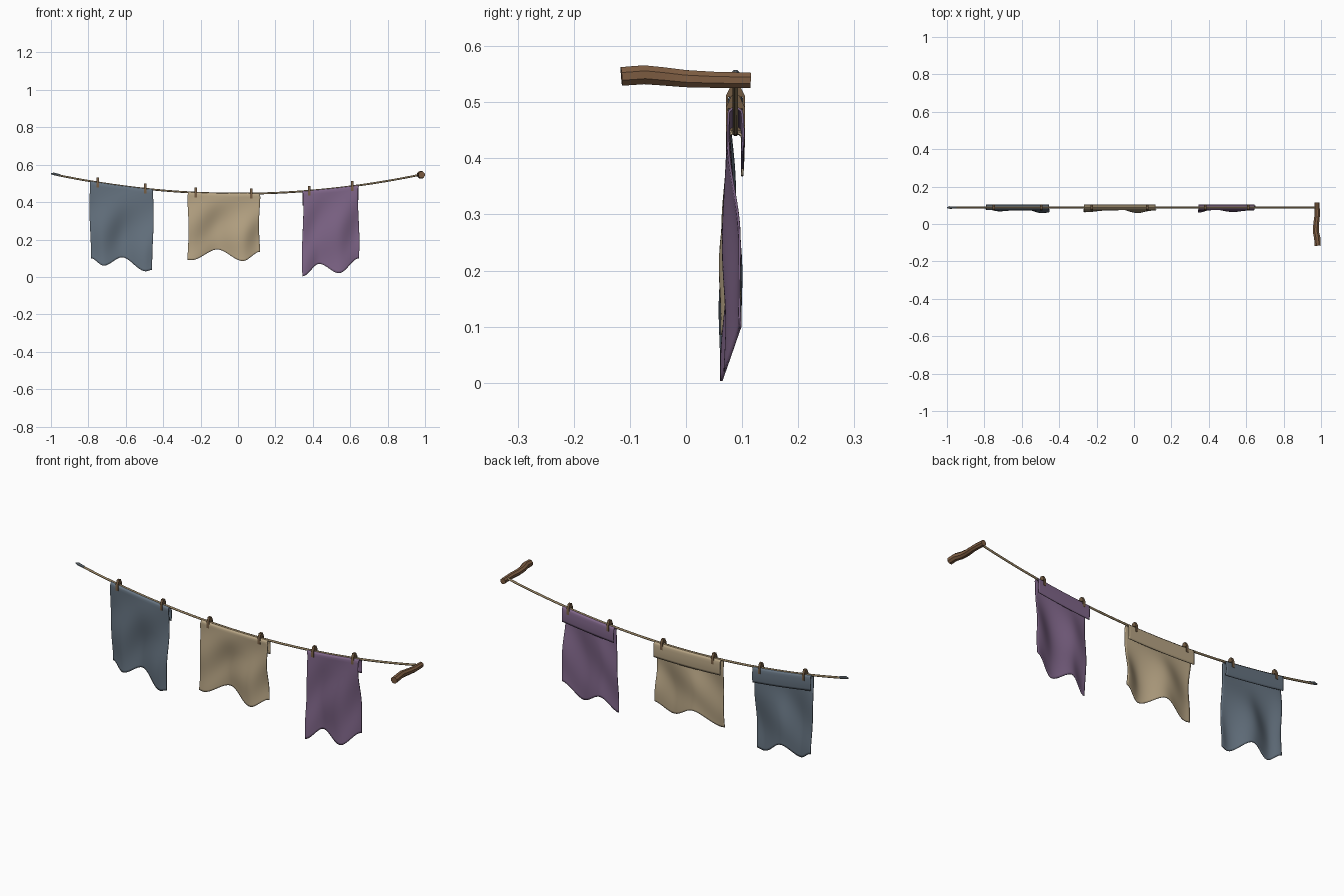
import bpy, bmesh, math
from mathutils import Vector

if "Cube" in bpy.data.objects:
    bpy.data.objects.remove(bpy.data.objects["Cube"])

ROPE_Y = 0.088

def rope_z(x):
    return 0.445 + 0.107 * x * x

def mat(name, c):
    m = bpy.data.materials.new(name)
    m.diffuse_color = (*c, 1)
    m.use_nodes = True
    m.node_tree.nodes["Principled BSDF"].inputs["Base Color"].default_value = m.diffuse_color
    return m

BLUE = mat("slate blue cloth", (0.13, 0.17, 0.215))
TAN = mat("tan cloth", (0.47, 0.37, 0.23))
PURPLE = mat("purple cloth", (0.21, 0.13, 0.245))
ROPE = mat("rope fibre", (0.30, 0.22, 0.12))
WOOD = mat("branch wood", (0.21, 0.11, 0.055))
PEG = mat("peg wood", (0.17, 0.105, 0.055))
METAL = mat("grey metal", (0.20, 0.24, 0.27))

def make(name, verts, faces, m, angle=40):
    me = bpy.data.meshes.new(name)
    me.from_pydata(verts, [], faces)
    bm = bmesh.new()
    bm.from_mesh(me)
    bmesh.ops.recalc_face_normals(bm, faces=bm.faces)
    bm.to_mesh(me)
    bm.free()
    me.materials.append(m)
    ob = bpy.data.objects.new(name, me)
    bpy.context.collection.objects.link(ob)
    bpy.ops.object.select_all(action='DESELECT')
    ob.select_set(True)
    bpy.context.view_layer.objects.active = ob
    bpy.ops.object.shade_smooth_by_angle(angle=math.radians(angle))
    return ob

def tube(name, pts, radii, sides, m, angle=40):
    """Capped tube through points"""
    verts, faces, n = [], [], len(pts)
    pts = [Vector(p) for p in pts]
    for i, p in enumerate(pts):
        t = (pts[min(i + 1, n - 1)] - pts[max(i - 1, 0)]).normalized()
        u = t.cross(Vector((0, 0, 1))).normalized()
        w = u.cross(t)
        for k in range(sides):
            a = 2 * math.pi * (k + 0.5) / sides
            verts.append(p + (u * math.cos(a) + w * math.sin(a)) * radii[i])
    for i in range(n - 1):
        for k in range(sides):
            k2 = (k + 1) % sides
            faces.append((i * sides + k, i * sides + k2, (i + 1) * sides + k2, (i + 1) * sides + k))
    faces.append(tuple(range(sides)))
    faces.append(tuple(range((n - 1) * sides, n * sides)))
    return make(name, verts, faces, m, angle)

def curve(keys, x):
    """Smooth value through (x, z) keys"""
    if x <= keys[0][0]:
        return keys[0][1]
    for (x0, z0), (x1, z1) in zip(keys, keys[1:]):
        if x <= x1:
            t = (x - x0) / (x1 - x0)
            return z0 + (z1 - z0) * t * t * (3 - 2 * t)
    return keys[-1][1]

def cloth(name, hem, m, phase):
    """Sheet folded over the rope; the hem waves forward where it hangs low"""
    x0, x1 = hem[0][0], hem[-1][0]
    lo, hi = min(h[1] for h in hem), max(h[1] for h in hem)
    nx, nf = 40, 36
    verts, faces = [], []
    for i in range(nx + 1):
        u = i / nx
        x = x0 + (x1 - x0) * u
        rz = rope_z(x) - 0.009
        zb = curve(hem, x)
        yb = 0.063 + 0.034 * (zb - lo) / (hi - lo)
        col = []
        for k in range(6):                      # short back flap
            t = k / 6
            col.append((x, 0.1 - 0.0 * t + 0.002 * math.sin(math.pi * t), rz - 0.068 * (1 - t)))
        for k in range(7):                      # fold over the rope
            a = math.pi * k / 6
            col.append((x, ROPE_Y + 0.012 * math.cos(a), rz + 0.009 * math.sin(a)))
        for k in range(1, nf + 1):              # long front drop
            t = k / nf
            s = t * t * (3 - 2 * t)
            y = 0.076 * (1 - s) + yb * s
            y += 0.007 * math.sin(math.pi * t) * math.sin(7 * u + 6 * t + phase)
            # edges draw in a little halfway down
            xx = x + 0.004 * math.sin(5 * t + phase) * (u - 0.5) * 2
            col.append((xx, y, rz + (zb - rz) * t))
        verts += col
    c = 6 + 7 + nf
    for i in range(nx):
        for k in range(c - 1):
            faces.append((i * c + k, i * c + k + 1, (i + 1) * c + k + 1, (i + 1) * c + k))
    ob = make(name, verts, faces, m, 60)
    mod = ob.modifiers.new("thickness", 'SOLIDIFY')
    mod.thickness = 0.004
    mod.offset = 0

# rope
xs = [-0.97 + 1.95 * i / 40 for i in range(41)]
tube("rope", [(x, ROPE_Y, rope_z(x)) for x in xs], [0.0055] * 41, 8, ROPE, 60)

# pointed metal tip at the loose end
tube("rope_tip", [(-1, ROPE_Y, 0.552), (-0.985, ROPE_Y, 0.551), (-0.95, ROPE_Y, 0.543)],
     [0.003, 0.0075, 0.006], 8, METAL)

# crooked branch
tube("branch",
     [(0.982, -0.115, 0.546), (0.980, -0.075, 0.549), (0.972, -0.04, 0.546),
      (0.974, 0.0, 0.542), (0.980, 0.05, 0.540), (0.978, 0.115, 0.539)],
     [0.018, 0.0182, 0.0175, 0.0165, 0.0155, 0.0150], 8, WOOD, 30)

# hanging cloths
cloth("blue_cloth", [(-0.79, 0.10), (-0.72, 0.06), (-0.62, 0.105), (-0.49, 0.03), (-0.455, 0.038)], BLUE, 0.0)
cloth("tan_cloth", [(-0.268, 0.092), (-0.245, 0.09), (-0.11, 0.147), (0.025, 0.085), (0.116, 0.135)], TAN, 2.0)
cloth("purple_cloth", [(0.346, 0.003), (0.435, 0.07), (0.54, 0.02), (0.645, 0.10)], PURPLE, 4.0)

# forked pegs: block on top, two prongs gripping the cloth
def peg(name, x):
    z, w = rope_z(x), 0.0065
    prof = [(-0.013, -0.026), (-0.017, -0.026), (-0.017, 0.006), (-0.007, 0.027),
            (0.007, 0.027), (0.017, 0.006), (0.017, -0.026), (0.013, -0.026),
            (0.013, 0.004), (-0.013, 0.004)]
    n = len(prof)
    verts = [(x + s * w, ROPE_Y + a, z + b) for s in (-1, 1) for a, b in prof]
    faces = [tuple(range(n)), tuple(range(n, 2 * n))]
    faces += [(i, (i + 1) % n, n + (i + 1) % n, n + i) for i in range(n)]
    make(name, verts, faces, PEG, 30)

for i, x in enumerate((-0.75, -0.495, -0.225, 0.07, 0.38, 0.61)):
    peg("peg_%d" % (i + 1), x)
